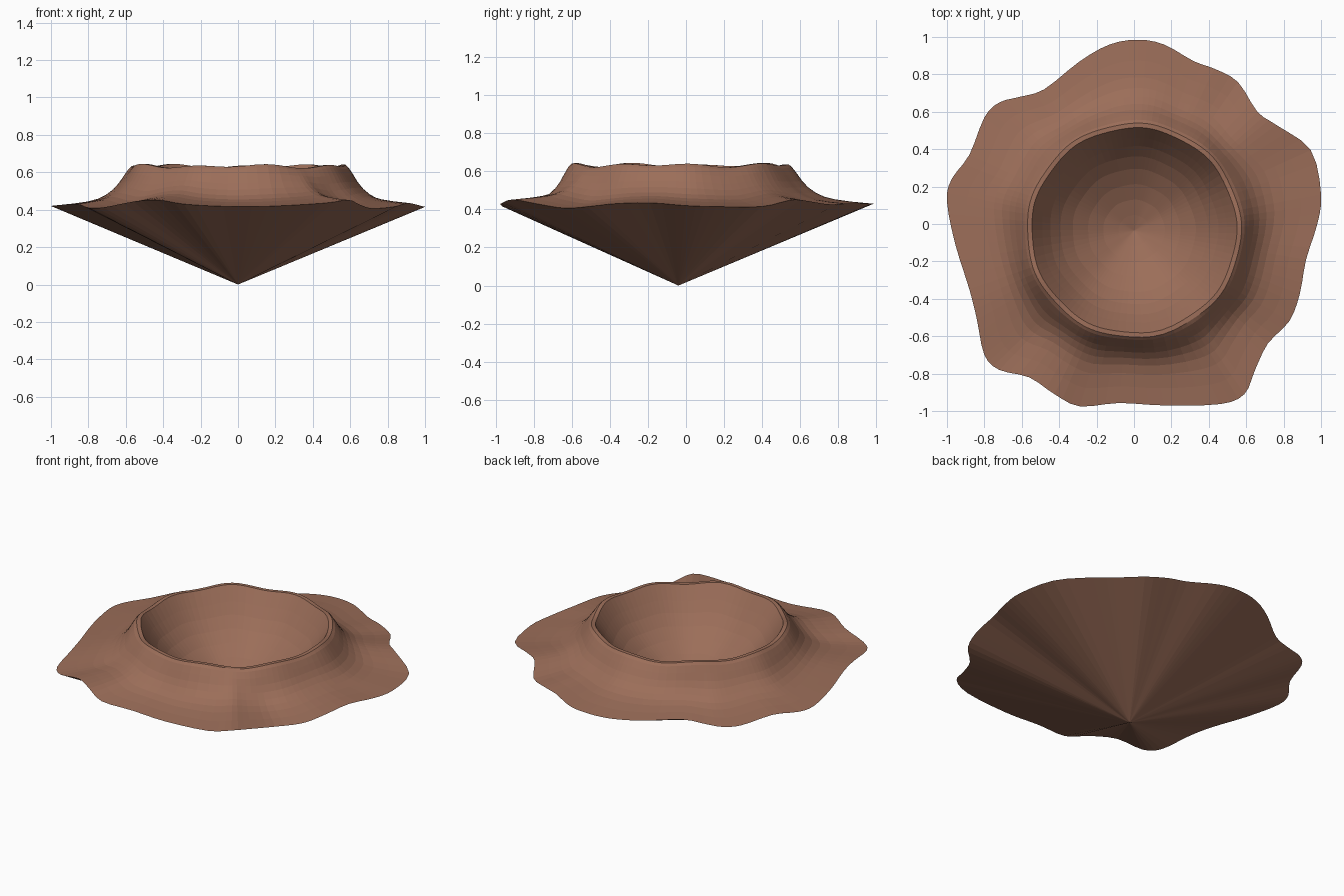
import bpy
import bmesh
from math import sin, cos, atan2
from mathutils import Vector

cube = bpy.data.objects.get("Cube")
if cube:
    bpy.data.objects.remove(cube)

CENTRE = Vector((0, -0.035, 0))
STEPS = 3

# Wavy outer edge, anticlockwise from the right-hand side
EDGE = [
    (.98, 0, .42), (1, .16, .415), (.945, .395, .415), (.76, .53, .445),
    (.66, .6, .45), (.555, .76, .425), (.43, .83, .43), (.32, .87, .43),
    (.16, .96, .43), (.02, .985, .43), (-.13, .96, .425), (-.29, .87, .42),
    (-.48, .72, .42), (-.61, .68, .412), (-.72, .65, .41), (-.8, .57, .413),
    (-.88, .37, .425), (-.975, .24, .42), (-1, .12, .42), (-.955, -.11, .425),
    (-.88, -.35, .43), (-.84, -.51, .425), (-.8, -.7, .41), (-.72, -.78, .412),
    (-.56, -.82, .443), (-.425, -.91, .452), (-.29, -.975, .43),
    (-.08, -.957, .418), (.16, -.97, .418), (.46, -.963, .435),
    (.59, -.91, .452), (.645, -.786, .43), (.715, -.64, .407),
    (.83, -.52, .415), (.886, -.375, .43), (.92, -.19, .435),
]
# Outer slope: fraction of the way to the edge, remaining height
SLOPE = [(0, 1), (.04, .93), (.1, .76), (.16, .58), (.23, .42), (.32, .28),
         (.42, .18), (.55, .11), (.75, .05), (1, 0)]
# Bowl: fraction of the rim radius, fraction of the depth
BOWL = [(1, 0), (.96, .08), (.9, .2), (.82, .35), (.72, .5), (.6, .64),
        (.45, .77), (.3, .87), (.15, .94)]
FLOOR = CENTRE + Vector((0, 0, .22))
APEX = Vector((0, -.04, 0))

earth = bpy.data.materials.new("brown_earth")
earth.use_nodes = True
earth.diffuse_color = (.33, .155, .1, 1)
shader = earth.node_tree.nodes["Principled BSDF"]
shader.inputs["Base Color"].default_value = earth.diffuse_color
shader.inputs["Roughness"].default_value = .9


def closed_spline(points):
    """Smooth closed curve through the points."""
    pts = [Vector(p) for p in points]
    n = len(pts)
    out = []
    for i in range(n):
        a, b, c, d = (pts[(i + k) % n] for k in (-1, 0, 1, 2))
        for s in range(STEPS):
            t = s / STEPS
            out.append(b + (c - a) * t / 2 + (a * 2 - b * 5 + c * 4 - d) * t**2 / 2
                       + (b * 3 - a - c * 3 + d) * t**3 / 2)
    return out


def rim_point(angle, inset):
    """Point on the slightly uneven crater lip."""
    r = .572 - inset + .004 * sin(angle * 9 + 1)
    z = .633 + .007 * sin(angle * 9 + .5) + .005 * cos(angle * 5 + 1)
    return CENTRE + Vector((r * cos(angle), r * sin(angle), z))


def loft(name, rings, tip=None, flip=False):
    """Skin a stack of closed rings, closing on a tip if given."""
    bm = bmesh.new()
    loops = [[bm.verts.new(p) for p in ring] for ring in rings]
    n = len(loops[0])
    for low, high in zip(loops, loops[1:]):
        for i in range(n):
            j = (i + 1) % n
            bm.faces.new((low[i], high[i], high[j], low[j]))
    if tip is not None:
        end = bm.verts.new(tip)
        for i in range(n):
            bm.faces.new((loops[-1][i], end, loops[-1][(i + 1) % n]))
    if flip:
        bmesh.ops.reverse_faces(bm, faces=bm.faces[:])
    mesh = bpy.data.meshes.new(name)
    bm.to_mesh(mesh)
    bm.free()
    mesh.materials.append(earth)
    bpy.context.collection.objects.link(bpy.data.objects.new(name, mesh))


edge = closed_spline(EDGE)
angles = [atan2(p.y - CENTRE.y, p.x) for p in edge]
lip_outer = [rim_point(a, 0) for a in angles]
lip_inner = [rim_point(a, .024) for a in angles]

# Outer slope from the lip down to the wavy edge
slope_rings = []
for t, height in SLOPE:
    ring = []
    for lip, rim in zip(lip_outer, edge):
        p = lip.lerp(rim, t)
        p.z = rim.z + (lip.z - rim.z) * height
        ring.append(p)
    slope_rings.append(ring)
loft("outer_slope", slope_rings)

# Narrow flat lip
loft("crater_lip", [lip_inner, lip_outer])

# Sunken bowl
bowl_rings = []
for t, depth in BOWL:
    ring = []
    for lip in lip_inner:
        p = FLOOR.lerp(lip, t)
        p.z = lip.z + (FLOOR.z - lip.z) * depth
        ring.append(p)
    bowl_rings.append(ring)
loft("crater_bowl", bowl_rings, FLOOR, flip=True)

# Conical underside running to a point
loft("underside_cone", [edge], APEX)
